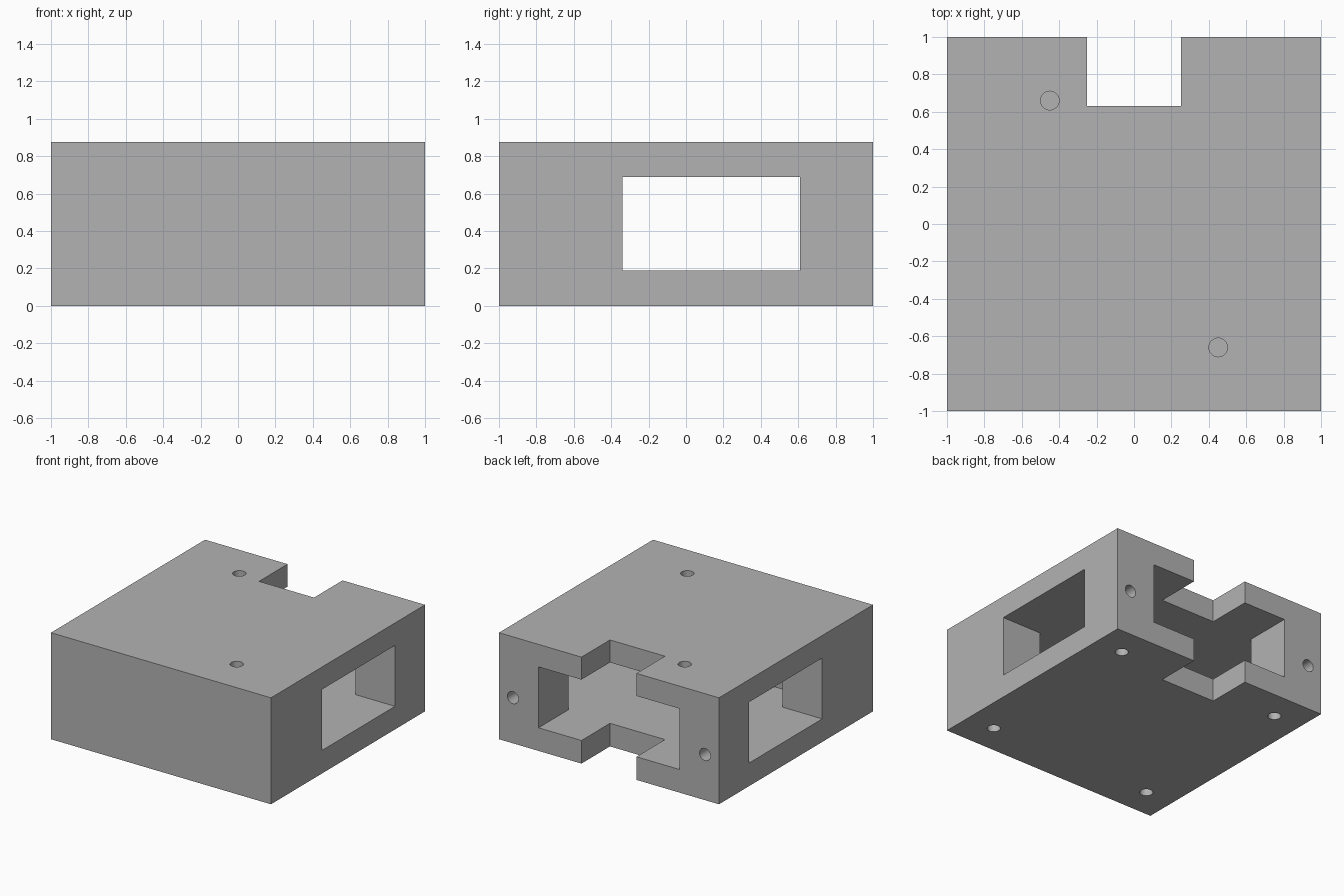
import bpy
from math import radians

default = bpy.data.objects.get("Cube")
if default:
    bpy.data.objects.remove(default, do_unlink=True)

HEIGHT = 0.875
FLOOR, CEILING = 0.19, 0.69   # inner cavity levels
HOLE_R = 0.05

grey = bpy.data.materials.new("plain_grey")
grey.use_nodes = True
colour = (0.45, 0.45, 0.45, 1)
grey.diffuse_color = colour
grey.node_tree.nodes["Principled BSDF"].inputs["Base Color"].default_value = colour


def box(name, x, y, z):
    """Box spanning the given (low, high) ranges."""
    spans = (x, y, z)
    bpy.ops.mesh.primitive_cube_add(size=1, location=[(a + b) / 2 for a, b in spans])
    ob = bpy.context.object
    ob.name = name
    ob.scale = [b - a for a, b in spans]
    bpy.ops.object.transform_apply(location=True, rotation=False, scale=True)
    ob.data.materials.append(grey)
    return ob


def drill(name, location, depth, sideways=False):
    """Round cutter centred on a surface, reaching depth below it."""
    bpy.ops.mesh.primitive_cylinder_add(
        vertices=32, radius=HOLE_R, depth=2 * depth, location=location,
        rotation=(radians(90) if sideways else 0, 0, 0))
    ob = bpy.context.object
    ob.name = name
    ob.data.materials.append(grey)
    return ob


def cut(body, cutter):
    mod = body.modifiers.new(cutter.name, 'BOOLEAN')
    mod.operation = 'DIFFERENCE'
    mod.solver = 'EXACT'
    mod.object = cutter
    bpy.context.view_layer.objects.active = body
    bpy.ops.object.modifier_apply(modifier=mod.name)
    bpy.data.objects.remove(cutter, do_unlink=True)


# Block
body = box("housing_block", (-1, 1), (-1, 1), (0, HEIGHT))

# Cavity open to the back, side window right through, and back notch
cut(body, box("cavity", (-0.64, 0.64), (-0.6, 1.1), (FLOOR, CEILING)))
cut(body, box("side_window", (-1.1, 1.1), (-0.34, 0.61), (FLOOR, CEILING)))
cut(body, box("back_notch", (-0.25, 0.25), (0.63, 1.1), (-0.1, 1)))

# Blind holes: two on top, four underneath, two in the back
for side in (-1, 1):
    cut(body, drill("top_hole", (0.45 * side, -0.66 * side, HEIGHT), 0.12))
    cut(body, drill("back_hole", (0.873 * side, 1, 0.375), 0.25, sideways=True))
    for end in (-1, 1):
        cut(body, drill("bottom_hole", (0.75 * side, 0.75 * end, 0), 0.25))

# Smooth hole walls, sharp block edges
bpy.ops.object.select_all(action='DESELECT')
body.select_set(True)
bpy.context.view_layer.objects.active = body
bpy.ops.object.shade_smooth_by_angle(angle=radians(30))
